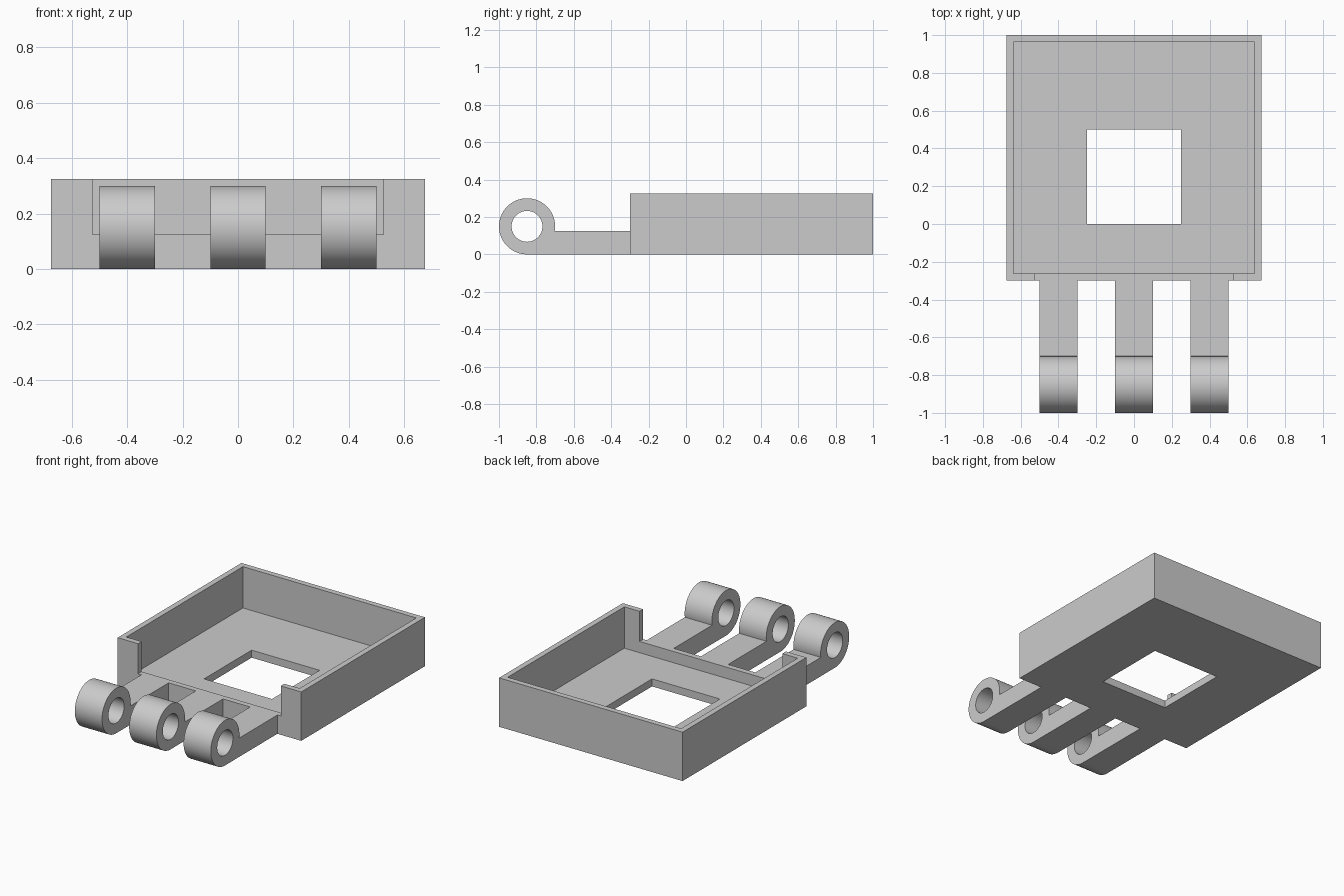
import bpy, bmesh, math
from mathutils import Matrix, Vector

if "Cube" in bpy.data.objects:
    bpy.data.objects.remove(bpy.data.objects["Cube"])

grey = bpy.data.materials.new("light grey")
grey.use_nodes = True
colour = (0.6, 0.6, 0.6, 1)
grey.diffuse_color = colour
grey.node_tree.nodes["Principled BSDF"].inputs["Base Color"].default_value = colour


def add_object(name, bm):
    mesh = bpy.data.meshes.new(name)
    bm.to_mesh(mesh)
    bm.free()
    mesh.materials.append(grey)
    obj = bpy.data.objects.new(name, mesh)
    bpy.context.collection.objects.link(obj)
    return obj


def box(name, low, high):
    low, high = Vector(low), Vector(high)
    bm = bmesh.new()
    bmesh.ops.create_cube(bm, size=1, matrix=Matrix.Translation((low + high) / 2)
                          @ Matrix.Diagonal(high - low).to_4x4())
    return add_object(name, bm)


def select_only(obj):
    bpy.ops.object.select_all(action="DESELECT")
    obj.select_set(True)
    bpy.context.view_layer.objects.active = obj


def cut(target, cutter):
    mod = target.modifiers.new("cut", "BOOLEAN")
    mod.operation = "DIFFERENCE"
    mod.solver = "EXACT"
    mod.object = cutter
    cutter.hide_render = True
    select_only(target)
    bpy.ops.object.modifier_apply(modifier=mod.name)
    bpy.data.objects.remove(cutter)


# Open tray with a square window in the floor and a lowered front wall
half, front, back, height = 0.675, -0.3, 1.0, 0.325
wall, floor, sill = 0.0375, 0.05, 0.125
tray = box("tray", (-half, front, 0), (half, back, height))
cut(tray, box("cavity_cutter", (wall - half, front + wall, floor),
              (half - wall, back - wall, 1)))
cut(tray, box("window_cutter", (-0.25, 0, -1), (0.25, 0.5, 1)))
cut(tray, box("notch_cutter", (-0.525, front - 0.1, sill),
              (0.525, front + wall + 0.01, 1)))

# Hinge arms: a flat strap ending in a round eye
EYE_Y, EYE_Z, OUTER, INNER, WIDTH = -0.85, 0.15, 0.15, 0.0825, 0.2


def arc(radius, start, end, count):
    angles = [start + (end - start) * i / count for i in range(count + 1)]
    return [(EYE_Y + radius * math.cos(a), EYE_Z + radius * math.sin(a)) for a in angles]


def hinge_arm(name, x):
    bm = bmesh.new()
    meet = math.asin((sill - EYE_Z) / OUTER)
    outline = arc(OUTER, meet, 1.5 * math.pi, 64) + [(front, 0), (front, sill)]
    bore = arc(INNER, 0, 2 * math.pi, 64)[:-1]
    edges = []
    for loop in (outline, bore):
        verts = [bm.verts.new((x - WIDTH / 2, y, z)) for y, z in loop]
        edges += [bm.edges.new((v, verts[i - 1])) for i, v in enumerate(verts)]
    bmesh.ops.triangle_fill(bm, edges=edges, use_beauty=True)
    side = bmesh.ops.extrude_face_region(bm, geom=bm.faces[:], use_keep_orig=True)
    moved = [g for g in side["geom"] if isinstance(g, bmesh.types.BMVert)]
    bmesh.ops.translate(bm, verts=moved, vec=(WIDTH, 0, 0))
    bmesh.ops.recalc_face_normals(bm, faces=bm.faces[:])
    arm = add_object(name, bm)
    select_only(arm)
    bpy.ops.object.shade_smooth_by_angle(angle=math.radians(30))


for name, x in (("right", -0.4), ("middle", 0), ("left", 0.4)):
    hinge_arm(name + "_hinge_arm", x)
